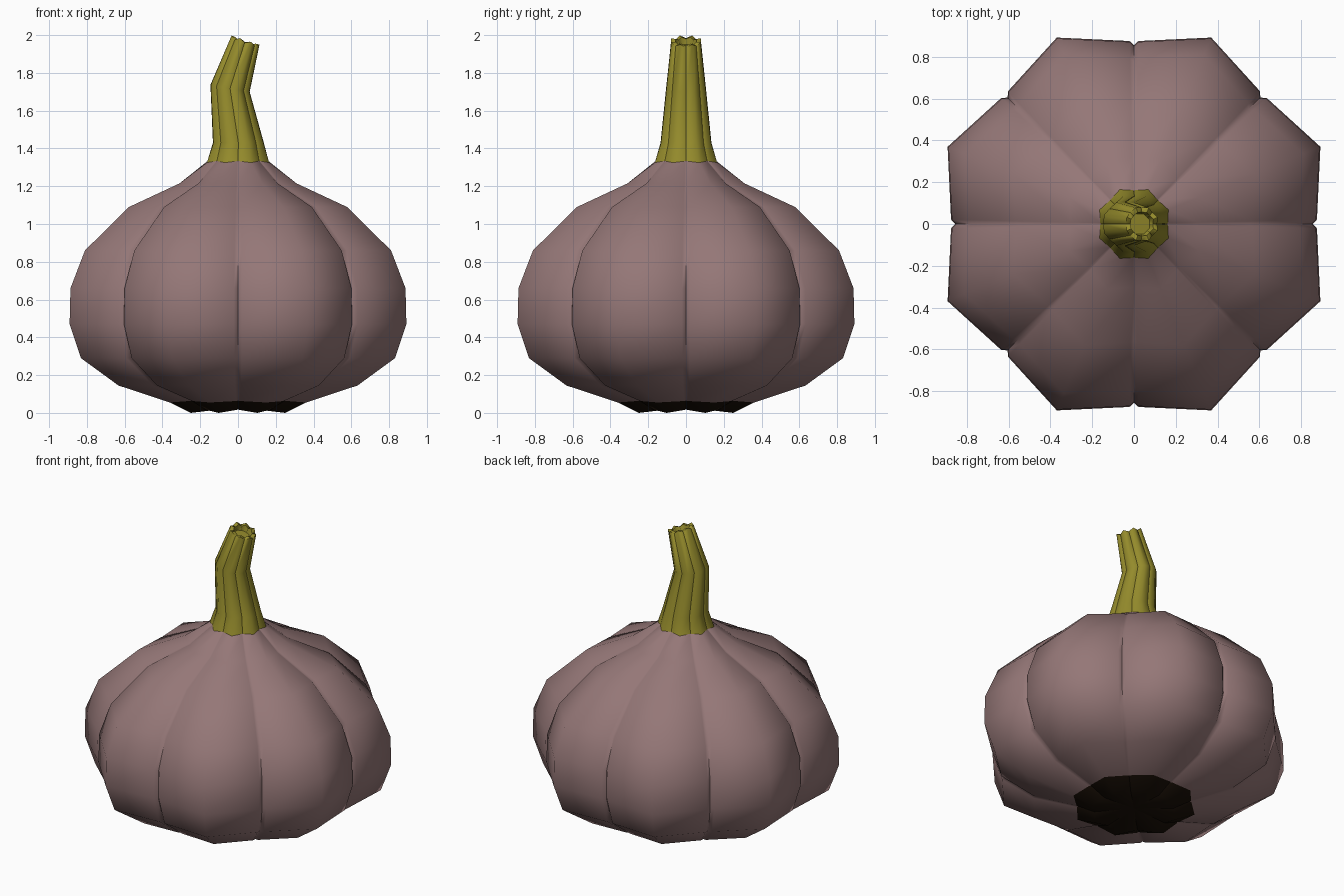
import bpy, bmesh
from math import sin, cos, radians

if "Cube" in bpy.data.objects:
    bpy.data.objects.remove(bpy.data.objects["Cube"])


def material(name, color):
    m = bpy.data.materials.new(name)
    m.diffuse_color = (*color, 1)
    m.use_nodes = True
    m.node_tree.nodes["Principled BSDF"].inputs["Base Color"].default_value = m.diffuse_color
    return m


def ring_points(r, z, groove=0.885, lift=0.0, cx=0.0, tilt=0.0):
    """Eight-lobed ring: ridge, groove lip, groove, groove lip per lobe."""
    t = radians(tilt)
    pts = []
    for k in range(8):
        for off, f, dz in ((0, 1, 0), (21.1, groove + 0.022, lift * 0.8),
                           (22.5, groove, lift), (23.9, groove + 0.022, lift * 0.8)):
            a = radians(22.5 + 45 * k + off)
            x, y = r * f * cos(a), r * f * sin(a)
            pts.append((cx + x * cos(t) + dz * sin(t), y, z - x * sin(t) + dz * cos(t)))
    return pts


def loft(name, rings, mat, start=None, end=None, angle=60):
    """Skin rings from bottom to top; start/end are optional closing points."""
    bm = bmesh.new()
    loops = [[bm.verts.new(p) for p in ring_points(*r)] for r in rings]
    n = len(loops[0])
    for a, b in zip(loops, loops[1:]):
        for i in range(n):
            j = (i + 1) % n
            bm.faces.new((a[i], a[j], b[j], b[i]))
    if start:
        v = bm.verts.new(start)
        for i in range(n):
            bm.faces.new((v, loops[0][(i + 1) % n], loops[0][i]))
    if end:
        v = bm.verts.new(end)
        for i in range(n):
            bm.faces.new((loops[-1][i], loops[-1][(i + 1) % n], v))
    me = bpy.data.meshes.new(name)
    bm.to_mesh(me)
    bm.free()
    ob = bpy.data.objects.new(name, me)
    bpy.context.collection.objects.link(ob)
    me.materials.append(mat)
    bpy.ops.object.select_all(action='DESELECT')
    ob.select_set(True)
    bpy.context.view_layer.objects.active = ob
    bpy.ops.object.shade_smooth_by_angle(angle=radians(angle))
    return ob


skin = material("skin", (0.30, 0.185, 0.185))
olive = material("olive", (0.30, 0.26, 0.025))
dark = material("dark", (0.010, 0.005, 0.002))

# Lobed bulb
profile = [(0.39, 0.055), (0.685, 0.145), (0.90, 0.29), (0.965, 0.47), (0.96, 0.66),
           (0.877, 0.86), (0.625, 1.09), (0.335, 1.215), (0.178, 1.325)]
loft("bulb", [(r, z, 0.885, 0.01 if i in (0, 8) else 0)
              for i, (r, z) in enumerate(profile)], skin, angle=75)

# Dark root plate under the bulb
loft("root_plate", [(0.27, 0.0, 0.885, 0.02), (0.39, 0.055, 0.885, 0.01)],
     dark, start=(0, 0, 0.03))

# Bent, hollow-ended stem
loft("stem", [(0.178, 1.325, 0.885, 0.01),
              (0.143, 1.43, 0.92, 0, 0.002, 0),
              (0.112, 1.718, 0.92, 0, -0.042, 10),
              (0.084, 1.974, 0.92, -0.018, 0.04, 18),
              (0.060, 1.972, 0.92, -0.012, 0.04, 18),
              (0.052, 1.935, 0.92, 0, 0.028, 18)],
     olive, end=(0.028, 0, 1.935), angle=50)
